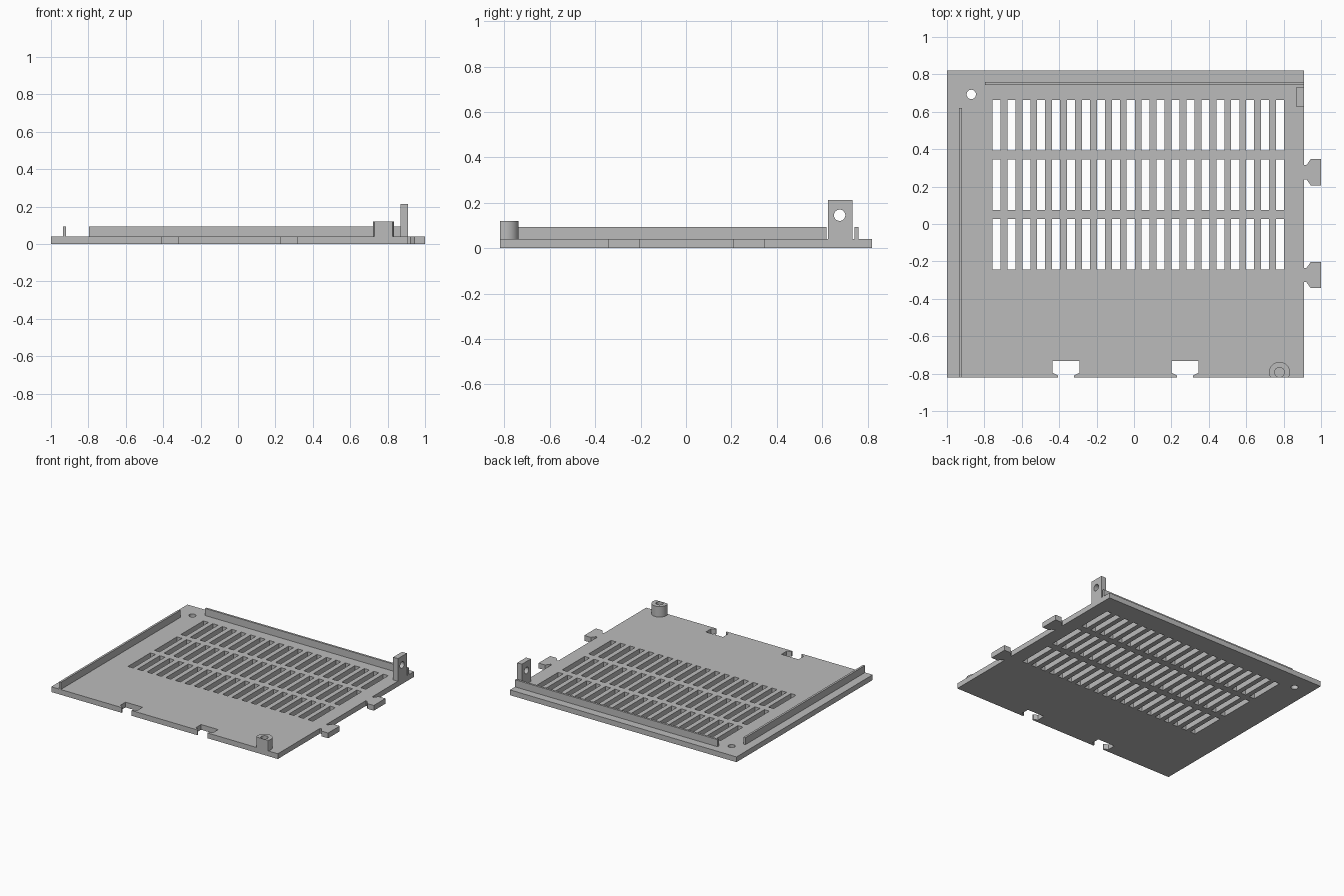
import bpy, bmesh, math
from mathutils import Matrix

old = bpy.data.objects.get("Cube")
if old:
    bpy.data.objects.remove(old, do_unlink=True)

grey = bpy.data.materials.new("light grey")
grey.use_nodes = True
COLOUR = (0.5, 0.5, 0.5, 1)
grey.diffuse_color = COLOUR
grey.node_tree.nodes["Principled BSDF"].inputs["Base Color"].default_value = COLOUR

LEFT, RIGHT, FRONT, BACK = -1.0, 0.91, -0.82, 0.82
THICK, RAIL_TOP = 0.04, 0.094


def rect(x0, x1, y0, y1):
    return [(x0, y0), (x1, y0), (x1, y1), (x0, y1)]


def circle(cx, cy, r, n=32):
    return [(cx + r * math.cos(2 * math.pi * i / n),
             cy + r * math.sin(2 * math.pi * i / n)) for i in range(n)]


def slab(name, outlines, low, high, turn=None, smooth=False):
    """Extrude a filled outline (later outlines are holes) from low to high."""
    curve = bpy.data.curves.new(name, 'CURVE')
    curve.dimensions = '2D'
    curve.fill_mode = 'BOTH'
    curve.extrude = (high - low) / 2
    for pts in outlines:
        spline = curve.splines.new('POLY')
        spline.points.add(len(pts) - 1)
        for p, (x, y) in zip(spline.points, pts):
            p.co = (x, y, 0, 1)
        spline.use_cyclic_u = True
    temp = bpy.data.objects.new(name + " outline", curve)
    bpy.context.collection.objects.link(temp)
    graph = bpy.context.evaluated_depsgraph_get()
    mesh = bpy.data.meshes.new_from_object(temp.evaluated_get(graph))
    bpy.data.objects.remove(temp, do_unlink=True)
    bpy.data.curves.remove(curve)
    mesh.name = name
    mesh.transform(Matrix.Translation((0, 0, (low + high) / 2)))
    if turn:
        mesh.transform(turn)
    bm = bmesh.new()
    bm.from_mesh(mesh)
    bmesh.ops.remove_doubles(bm, verts=bm.verts, dist=0.0001)
    bmesh.ops.recalc_face_normals(bm, faces=bm.faces)
    for f in bm.faces:
        f.smooth = False
    bm.to_mesh(mesh)
    bm.free()
    mesh.materials.clear()
    mesh.materials.append(grey)
    obj = bpy.data.objects.new(name, mesh)
    bpy.context.collection.objects.link(obj)
    if smooth:
        bpy.ops.object.select_all(action='DESELECT')
        obj.select_set(True)
        bpy.context.view_layer.objects.active = obj
        bpy.ops.object.shade_smooth_by_angle(angle=math.radians(30))
    return obj


# Plate outline with dovetail notches in front and dovetail tabs on the left
outline = [(LEFT, FRONT)]
for cx in (-0.364, 0.273):
    half = [(0.042, FRONT), (0.042, -0.81), (0.072, -0.795), (0.072, -0.732)]
    outline += [(cx - w, y) for w, y in half]
    outline += [(cx + w, y) for w, y in reversed(half)]
outline.append((RIGHT, FRONT))
for cy in (-0.273, 0.277):
    half = [(RIGHT, 0.038), (0.922, 0.038), (0.945, 0.07), (1.0, 0.07)]
    outline += [(x, cy - w) for x, w in half]
    outline += [(x, cy + w) for x, w in reversed(half)]
outline += [(RIGHT, BACK), (LEFT, BACK)]

# Vent slots in three rows, and the corner screw hole
holes = [circle(-0.87, 0.693, 0.025)]
for y0 in (-0.244, 0.076, 0.394):
    for i in range(20):
        x0 = -0.757 + i * 0.0798
        holes.append(rect(x0, x0 + 0.043, y0, y0 + 0.27))
slab("vent_plate", [outline] + holes, 0, THICK)

# Raised rails
slab("back_rail", [rect(-0.797, RIGHT, 0.743, 0.759)], THICK, RAIL_TOP)
slab("side_rail", [rect(-0.936, -0.92, FRONT, 0.62)], THICK, RAIL_TOP)

# Screw boss, cut flat along the front edge
rim = [(x, max(y, FRONT)) for x, y in circle(0.778, -0.793, 0.056, 48)]
rim = list(dict.fromkeys(rim))
slab("screw_boss", [rim, circle(0.778, -0.793, 0.026)], THICK, 0.12, smooth=True)

# Upright bracket: outline drawn in y-z, thickness along x
upright = Matrix(((0, 0, 1, 0), (1, 0, 0, 0), (0, 1, 0, 0), (0, 0, 0, 1)))
slab("upright_bracket", [rect(0.626, 0.733, THICK, 0.213), circle(0.677, 0.145, 0.025)],
     0.87, RIGHT, turn=upright)
